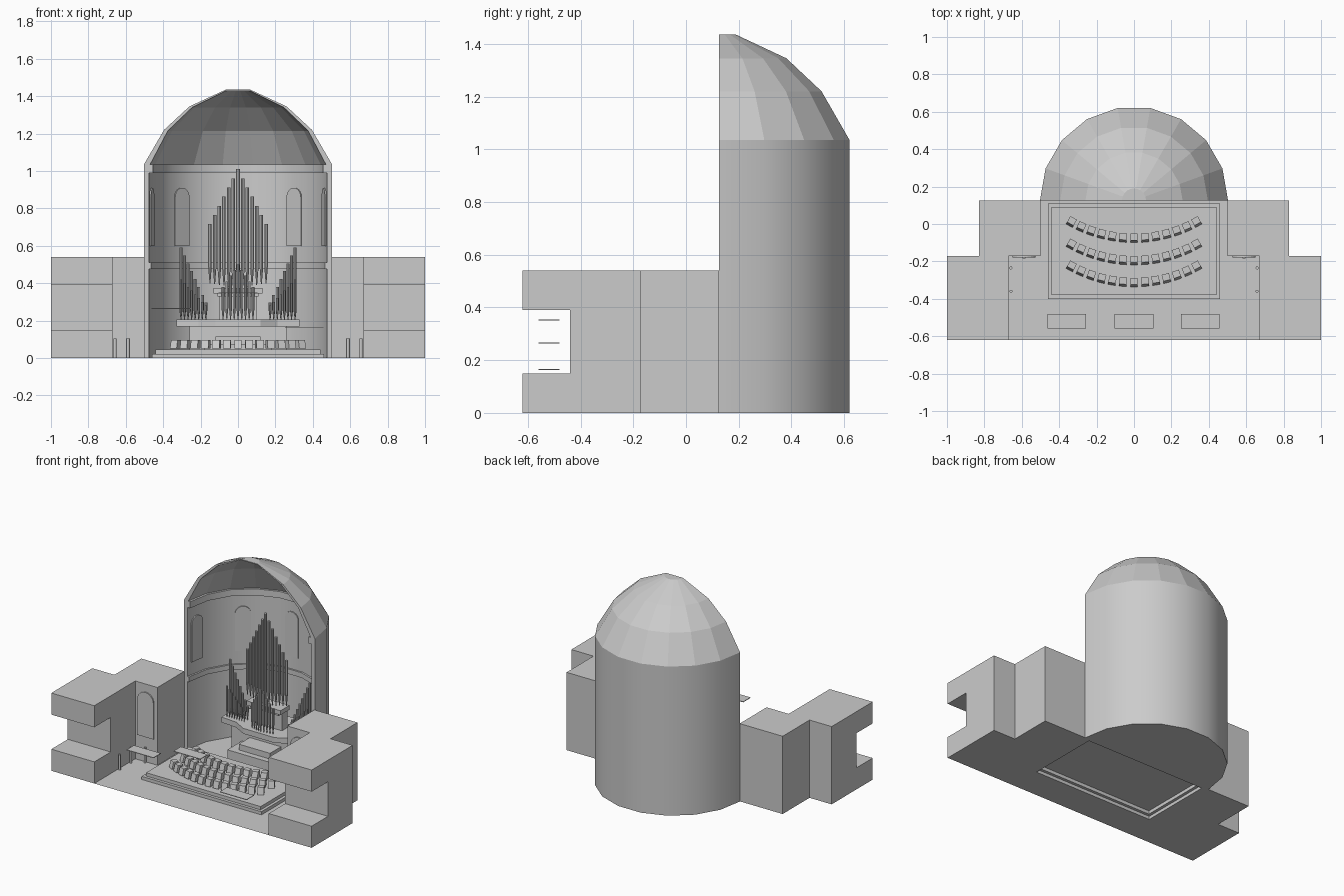
import bpy, bmesh, math
from mathutils import Matrix, Vector

cube = bpy.data.objects.get("Cube")
if cube:
    bpy.data.objects.remove(cube, do_unlink=True)

stone = bpy.data.materials.new("light_grey")
stone.use_nodes = True
GREY = (0.6, 0.6, 0.6, 1)
stone.diffuse_color = GREY
stone.node_tree.nodes["Principled BSDF"].inputs["Base Color"].default_value = GREY

APSE_Y = 0.125
SEGS = 9


def finish(name, bm, smooth=False, fix=True):
    if fix:
        bmesh.ops.recalc_face_normals(bm, faces=bm.faces[:])
    mesh = bpy.data.meshes.new(name)
    bm.to_mesh(mesh)
    bm.free()
    mesh.materials.append(stone)
    obj = bpy.data.objects.new(name, mesh)
    bpy.context.collection.objects.link(obj)
    if smooth:
        bpy.ops.object.select_all(action='DESELECT')
        obj.select_set(True)
        bpy.context.view_layer.objects.active = obj
        bpy.ops.object.shade_smooth_by_angle(angle=math.radians(32))
    return obj


def add_prism(bm, points, offset):
    """Extrude a closed outline of 3D points along an offset."""
    face = bm.faces.new([bm.verts.new(p) for p in points])
    new = bmesh.ops.extrude_face_region(bm, geom=[face])["geom"]
    bmesh.ops.translate(bm, vec=offset, verts=[v for v in new if isinstance(v, bmesh.types.BMVert)])


def prism(name, points, offset):
    bm = bmesh.new()
    add_prism(bm, points, offset)
    return finish(name, bm)


def box(name, x0, x1, y0, y1, z0, z1):
    return prism(name, [(x0, y0, z0), (x1, y0, z0), (x1, y1, z0), (x0, y1, z0)], (0, 0, z1 - z0))


def half_turn(name, profile, smooth=False):
    """Sweep a closed (radius, height) profile around the back half circle."""
    bm = bmesh.new()
    rings = []
    for i in range(SEGS + 1):
        a = math.pi * i / SEGS
        rings.append([bm.verts.new((r * math.cos(a), APSE_Y + r * math.sin(a), z)) for r, z in profile])
    n = len(profile)
    for a, b in zip(rings, rings[1:]):
        for j in range(n):
            k = (j + 1) % n
            bm.faces.new((a[j], a[k], b[k], b[j]))
    bm.faces.new(rings[0])
    bm.faces.new(rings[-1])
    bmesh.ops.remove_doubles(bm, verts=bm.verts[:], dist=0.0001)
    return finish(name, bm, smooth)


def band(name, r0, r1, z0, z1, smooth=True):
    return half_turn(name, [(r0, z0), (r1, z0), (r1, z1), (r0, z1)], smooth)


def arch(width, z0, z1):
    """Round-headed outline in x and z."""
    r = width / 2
    head = [(r * math.cos(math.pi * i / 10), 0, z1 - r + r * math.sin(math.pi * i / 10)) for i in range(11)]
    return [(-r, 0, z0), (r, 0, z0)] + head


def add_pipe(bm, x, y, z0, z1, r, foot):
    """Organ pipe: tapered foot and cylindrical body."""
    for lo, hi, ra, rb in ((z0, z0 + foot, r * 0.25, r), (z0 + foot, z1, r, r)):
        bmesh.ops.create_cone(bm, cap_ends=True, segments=8, radius1=ra, radius2=rb, depth=hi - lo,
                              matrix=Matrix.Translation((x, y, (lo + hi) / 2)))


# Floor with a hollow stepped platform
def rect(x, y0, y1, z):
    return [(-x, y0, z), (x, y0, z), (x, y1, z), (-x, y1, z)]


bm = bmesh.new()
loops = [rect(0.67, -0.62, 0.125, 0), rect(0.46, -0.40, 0.11, 0), rect(0.46, -0.40, 0.11, 0.022),
         rect(0.44, -0.38, 0.09, 0.022), rect(0.44, -0.38, 0.09, 0.045)]
loops = [[bm.verts.new(p) for p in loop] for loop in loops]
for a, b in zip(loops, loops[1:]):
    for j in range(4):
        k = (j + 1) % 4
        bm.faces.new((a[j], a[k], b[k], b[j]))
bm.faces.new(loops[-1])
finish("stage_floor", bm, fix=False)

# Apse shell
half_turn("apse_floor", [(0, 0), (0.5, 0), (0.5, 0.002), (0, 0.002)])
band("apse_wall", 0.477, 0.503, 0, 1.035)
band("middle_moulding", 0.465, 0.48, 0.475, 0.51)
band("top_cornice", 0.455, 0.48, 0.99, 1.035)
half_turn("half_dome", [(0.503, 1.035), (0.395, 1.22), (0.26, 1.345), (0.065, 1.435), (0, 1.435),
                        (0, 1.428), (0.065, 1.428), (0.245, 1.34), (0.375, 1.215), (0.47, 1.035)])

# Arched window panels on alternate wall facets
for i in range(5):
    turn = math.radians(-80 + 40 * i)
    panel = prism("apse_window", arch(0.1, 0.6, 0.91), (0, 0.008, 0))
    apothem = 0.477 * math.cos(math.pi / SEGS / 2) - 0.007
    panel.matrix_world = (Matrix.Translation((0, APSE_Y, 0)) @ Matrix.Rotation(turn, 4, 'Z')
                          @ Matrix.Translation((0, apothem, 0)))

# Side blocks, doors and posts
for side, s in (("left", 1), ("right", -1)):
    notch = [(-0.62, 0), (-0.17, 0), (-0.17, 0.54), (-0.62, 0.54), (-0.62, 0.39),
             (-0.44, 0.39), (-0.44, 0.15), (-0.62, 0.15)]
    prism(side + "_front_block", [(s * 0.67, y, z) for y, z in notch], (s * 0.33, 0, 0))
    box(side + "_back_block", s * 0.5, s * 0.83, -0.17, 0.125, 0, 0.54)
    door = prism(side + "_door", arch(0.125, 0.175, 0.485), (0, 0.009, 0))
    door.location = (s * 0.588, -0.178, 0)
    bm = bmesh.new()
    for x, y in ((0.588, -0.18), (0.658, -0.235), (0.658, -0.36)):
        bmesh.ops.create_cone(bm, cap_ends=True, segments=12, radius1=0.008, radius2=0.008, depth=0.105,
                              matrix=Matrix.Translation((s * x, y, 0.0525)))
    finish(side + "_posts", bm, smooth=True)

# Thin hanging panels over the stage front
for x, z in ((-0.36, 0.265), (0, 0.352), (0.355, 0.165)):
    box("hanging_panel", x - 0.103, x + 0.103, -0.56, -0.48, z - 0.002, z + 0.002)

# Three curved rows of seats
bm = bmesh.new()
RADIUS = 0.69
for front_y in (-0.075, -0.195, -0.312):
    for i in range(13):
        a = math.radians(-29 + 58 * i / 12)
        start = len(bm.verts)
        outline = [(-0.02, -0.024, 0.05), (-0.02, 0.024, 0.05), (-0.02, 0.024, 0.097), (-0.02, -0.012, 0.097)]
        add_prism(bm, outline, (0.04, 0, 0))
        bm.verts.ensure_lookup_table()
        place = (Matrix.Translation((0, front_y + RADIUS, 0)) @ Matrix.Rotation(a, 4, 'Z')
                 @ Matrix.Translation((0, -RADIUS, 0)))
        bmesh.ops.transform(bm, matrix=place, verts=bm.verts[start:])
finish("seats", bm)

# Steps and organ gallery
box("lower_step", -0.18, 0.18, 0.14, 0.30, 0, 0.075)
box("upper_step", -0.12, 0.12, 0.18, 0.30, 0, 0.115)
box("gallery_base", -0.26, 0.26, 0.30, 0.47, 0, 0.17)
half = [(0.12, 0.23), (0.21, 0.28), (0.33, 0.29), (0.33, 0.43), (0.2, 0.54)]
outline = half + [(-x, y) for x, y in reversed(half)]
prism("organ_gallery", [(x, y, 0.168) for x, y in outline], (0, 0, 0.037))
box("organ_support", -0.1, 0.1, 0.34, 0.40, 0.2, 0.345)
box("pipe_shelf", -0.13, 0.13, 0.28, 0.38, 0.345, 0.375)
box("pipe_shelf_trim", -0.11, 0.11, 0.29, 0.37, 0.33, 0.345)

# Tall central pipes, rising to the middle
bm = bmesh.new()
for i in range(-6, 7):
    k = abs(i)
    add_pipe(bm, i * 0.025, 0.30 + k * 0.003, 0.375 + k * 0.004, 1.01 - k * 0.049, 0.0095, 0.09)
finish("central_pipes", bm, smooth=True)

# Short bowed group in front of the shelf
bm = bmesh.new()
for i in range(-4, 5):
    add_pipe(bm, i * 0.02, 0.25 + abs(i) * 0.005, 0.205, 0.50 - abs(i) * 0.03, 0.008, 0.06)
finish("front_pipes", bm, smooth=True)

# Side towers, two rows each, falling toward the middle
for side, s in (("left", 1), ("right", -1)):
    bm = bmesh.new()
    for i in range(8):
        x = s * (0.305 - i * 0.019)
        add_pipe(bm, x, 0.35, 0.205, 0.59 - i * 0.042, 0.008, 0.05)
        add_pipe(bm, x, 0.315, 0.205, 0.42 - i * 0.02, 0.006, 0.05)
    finish(side + "_tower_pipes", bm, smooth=True)
